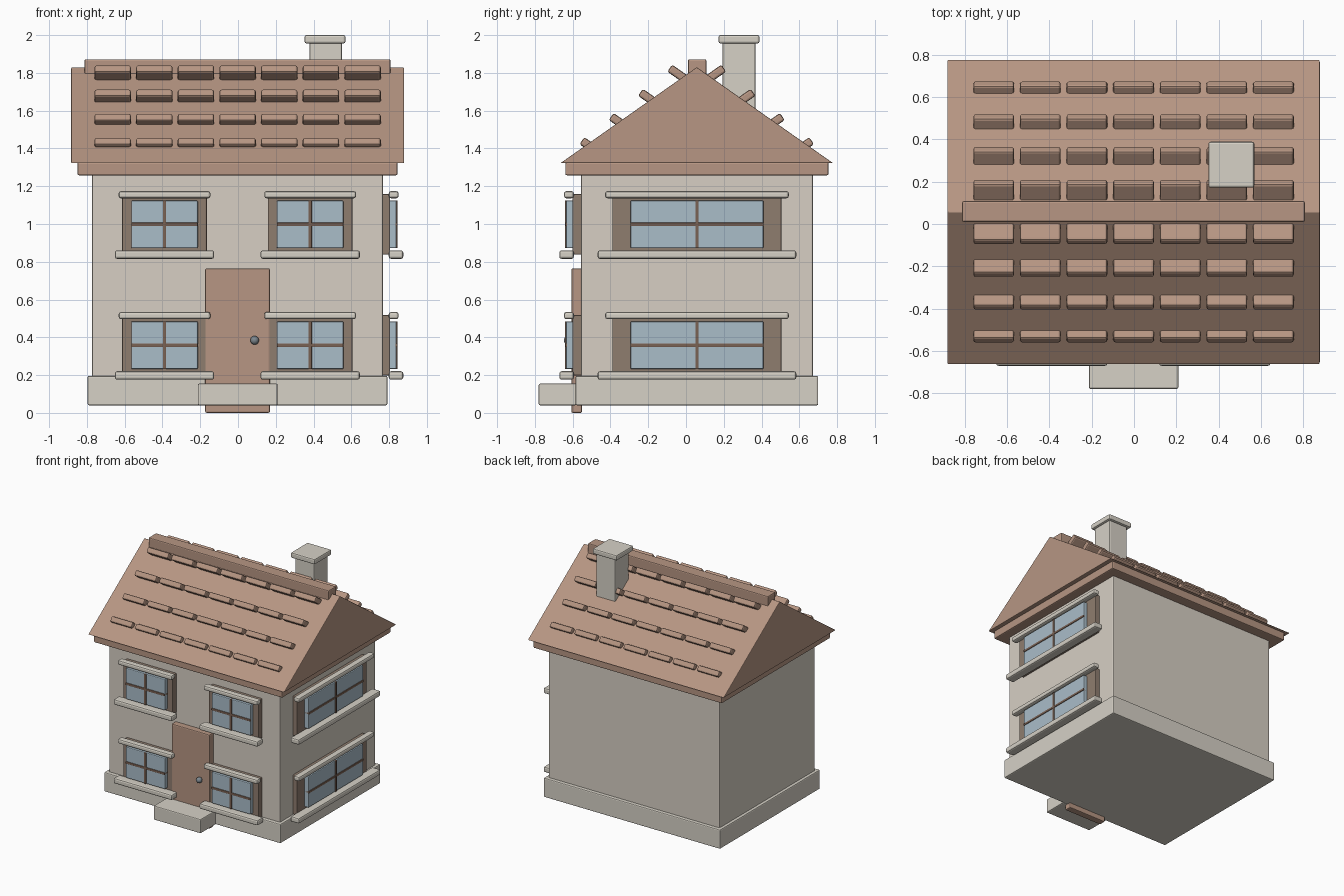
import bpy
import bmesh
import math
from mathutils import Matrix, Vector

if "Cube" in bpy.data.objects:
    bpy.data.objects.remove(bpy.data.objects["Cube"], do_unlink=True)


def material(name, *rgb):
    """Flat colour given as sRGB 0-255, stored as linear."""
    lin = [((c / 255 + 0.055) / 1.055) ** 2.4 for c in rgb] + [1]
    m = bpy.data.materials.new(name)
    m.use_nodes = True
    m.diffuse_color = lin
    bsdf = m.node_tree.nodes["Principled BSDF"]
    bsdf.inputs["Base Color"].default_value = lin
    bsdf.inputs["Roughness"].default_value = 0.8
    return m


PLASTER = material("plaster", 215, 207, 196)
STONE = material("stone", 214, 209, 198)
CLAY = material("clay_brown", 183, 150, 131)
FRAME = material("frame_brown", 143, 125, 111)
BAR = material("bar_brown", 122, 98, 84)
GLASS = material("glass_blue", 170, 189, 201)
METAL = material("knob_grey", 125, 135, 142)


def finish(name, bm, mat, bevel=0.0):
    bmesh.ops.recalc_face_normals(bm, faces=bm.faces)
    mesh = bpy.data.meshes.new(name)
    bm.to_mesh(mesh)
    bm.free()
    mesh.materials.append(mat)
    obj = bpy.data.objects.new(name, mesh)
    bpy.context.collection.objects.link(obj)
    if bevel:
        mod = obj.modifiers.new("soft_edges", "BEVEL")
        mod.width = bevel
        mod.segments = 2
    return obj


def add_box(bm, centre, size, tilt=0.0):
    mat = (Matrix.Translation(centre) @ Matrix.Rotation(tilt, 4, "X")
           @ Matrix.Diagonal((*size, 1)))
    bmesh.ops.create_cube(bm, size=1, matrix=mat)


def box(name, x, y, z, mat, bevel=0.008):
    """Box from (low, high) ranges on each axis."""
    bm = bmesh.new()
    add_box(bm, [sum(r) / 2 for r in (x, y, z)],
            [abs(r[1] - r[0]) for r in (x, y, z)])
    return finish(name, bm, mat, bevel)


# Body
box("walls", (-0.772, 0.767), (-0.555, 0.672), (0.1, 1.28), PLASTER)
box("foundation", (-0.796, 0.791), (-0.585, 0.7), (0.04, 0.196), STONE)
box("front_step", (-0.213, 0.21), (-0.78, -0.58), (0.04, 0.155), STONE)
box("door", (-0.174, 0.169), (-0.607, -0.55), (0, 0.765), CLAY)

# Door knob
bm = bmesh.new()
bmesh.ops.create_uvsphere(bm, u_segments=16, v_segments=10, radius=0.023,
                          matrix=Matrix.Translation((0.088, -0.624, 0.384)))
for f in bm.faces:
    f.smooth = True
finish("door_knob", bm, METAL)

# Roof
RIDGE_Y, RIDGE_Z, EAVE_Z, HALF = 0.057, 1.83, 1.322, 0.722
box("eaves_board", (-0.85, 0.845), (-0.639, 0.755), (1.258, 1.326), CLAY)
box("ridge_cap", (-0.813, 0.808), (0.01, 0.108), (1.76, 1.872), CLAY)

bm = bmesh.new()
ends = []
for x in (-0.883, 0.879):
    ends.append([bm.verts.new(p) for p in (
        (x, RIDGE_Y - HALF, EAVE_Z), (x, RIDGE_Y + HALF, EAVE_Z),
        (x, RIDGE_Y, RIDGE_Z))])
    bm.faces.new(ends[-1])
for i in range(3):
    j = (i + 1) % 3
    bm.faces.new((ends[0][i], ends[0][j], ends[1][j], ends[1][i]))
finish("roof", bm, CLAY, 0.005)

# Roof tiles: rows of short blocks poking out of both slopes
SLOPE = math.radians(35)
LENGTH = 0.13
for side, label in ((-1, "front"), (1, "back")):
    bm = bmesh.new()
    for row in range(4):
        outer = Vector((0, side * (0.143 + 0.155 * row), 1.825 - 0.128 * row))
        inward = Vector((0, -side * math.cos(SLOPE), -math.sin(SLOPE)))
        mid = outer + inward * LENGTH / 2 + Vector((0, RIDGE_Y, 0))
        for col in range(7):
            mid.x = (col - 3) * 0.2205 - 0.002
            add_box(bm, mid, (0.193, LENGTH, 0.045), side * SLOPE)
    finish(label + "_roof_tiles", bm, CLAY, 0.011)

# Chimney
box("chimney", (0.378, 0.55), (0.194, 0.368), (1.45, 1.98), STONE)
box("chimney_cap", (0.352, 0.569), (0.172, 0.389), (1.956, 2.0), STONE, 0.01)


def window(name, wall, centre, z, scale):
    """Window on the front or side wall; depth d runs outward from the wall."""
    def part(label, half, d, height, mat, bevel, offset=0.0):
        u = (centre - half, centre + half)
        h = (z + offset - height / 2, z + offset + height / 2)
        if wall == "front":
            box(name + label, u, (-0.56 - d[1], -0.56 - d[0]), h, mat, bevel)
        else:
            box(name + label, (0.764 + d[0], 0.764 + d[1]), u, h, mat, bevel)

    part("_frame", 0.224 * scale, (-0.02, 0.042), 0.32, FRAME, 0.006)
    part("_glass", 0.176 * scale, (0.03, 0.075), 0.252, GLASS, 0.006)
    part("_upright_bar", 0.009, (0.04, 0.081), 0.252, BAR, 0.003)
    part("_cross_bar", 0.176 * scale, (0.04, 0.08), 0.018, BAR, 0.003)
    part("_lintel", 0.243 * scale, (0.034, 0.086), 0.038, STONE, 0.012, 0.157)
    part("_sill", 0.263 * scale, (0.034, 0.111), 0.045, STONE, 0.012, -0.16)


# Windows on two storeys
for floor, z in (("lower", 0.358), ("upper", 0.998)):
    window(floor + "_right_window", "front", -0.389, z, 1)
    window(floor + "_left_window", "front", 0.382, z, 1)
    window(floor + "_side_window", "side", 0.058, z, 2)
